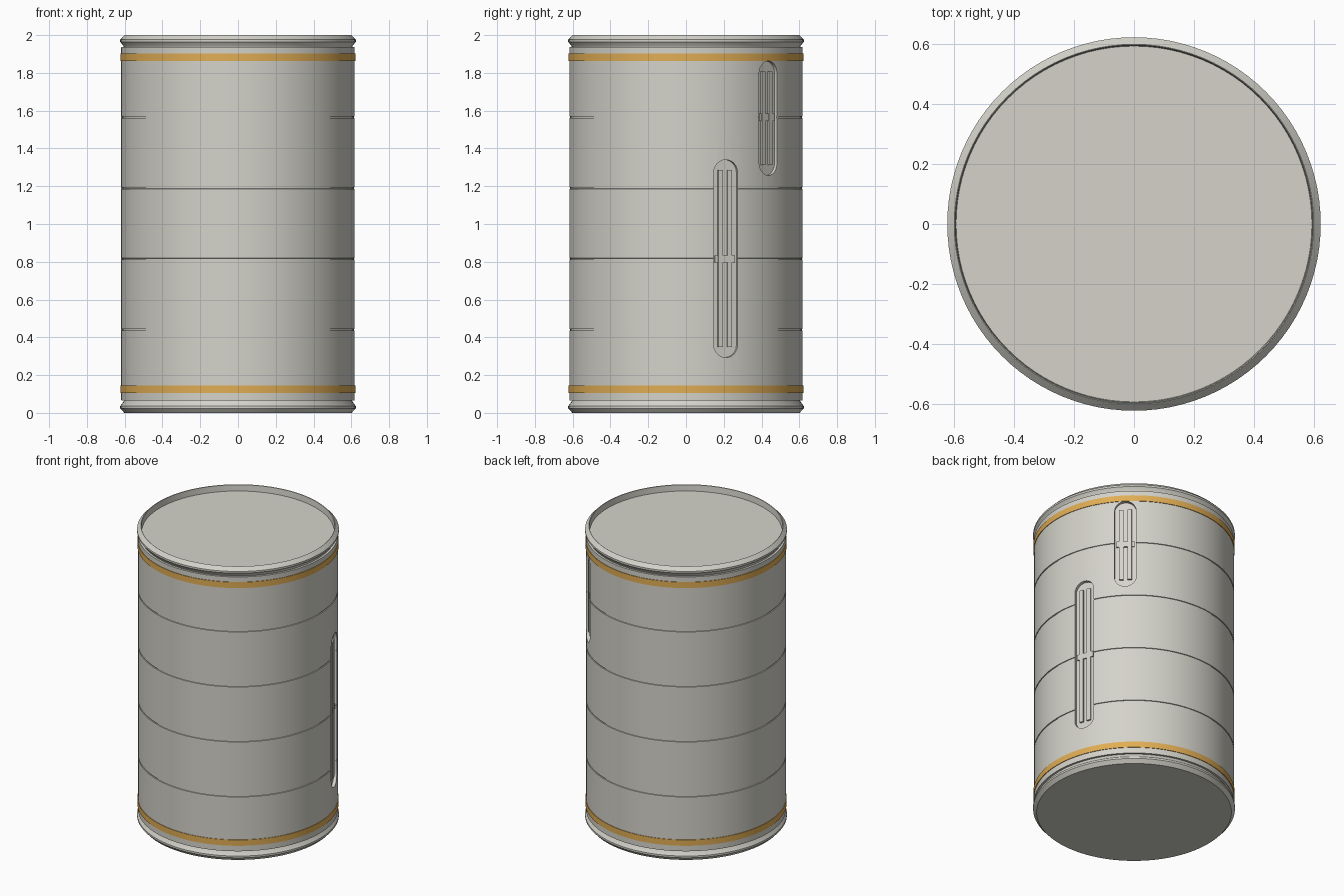
import bpy, bmesh, math
from mathutils import Matrix, Vector

cube = bpy.data.objects.get("Cube")
if cube:
    bpy.data.objects.remove(cube, do_unlink=True)


def material(name, rgb):
    m = bpy.data.materials.new(name)
    m.use_nodes = True
    m.diffuse_color = (*rgb, 1)
    m.node_tree.nodes["Principled BSDF"].inputs["Base Color"].default_value = (*rgb, 1)
    return m


GREY = material("warm grey", (0.66, 0.65, 0.59))
ORANGE = material("amber", (0.75, 0.42, 0.09))
R = 0.618          # hull radius
FLOOR = 0.596      # distance of a pocket floor from the axis
parts = []


def finish(name, bm, mat, matrix=None):
    bmesh.ops.recalc_face_normals(bm, faces=bm.faces[:])
    if matrix:
        bm.transform(matrix)
    me = bpy.data.meshes.new(name)
    bm.to_mesh(me)
    bm.free()
    me.materials.append(mat)
    ob = bpy.data.objects.new(name, me)
    bpy.context.collection.objects.link(ob)
    return ob


def activate(ob):
    bpy.ops.object.select_all(action='DESELECT')
    ob.select_set(True)
    bpy.context.view_layer.objects.active = ob


def lathe(name, profile, mat):
    """Turn a (radius, height) profile around z."""
    bm = bmesh.new()
    vs = [bm.verts.new((r, 0, z)) for r, z in profile]
    edges = [bm.edges.new(p) for p in zip(vs, vs[1:])]
    bmesh.ops.spin(bm, geom=vs + edges, cent=(0, 0, 0), axis=(0, 0, 1),
                   angle=math.tau, steps=96, use_duplicate=False)
    bmesh.ops.remove_doubles(bm, verts=bm.verts[:], dist=1e-5)
    ob = finish(name, bm, mat)
    parts.append(ob)
    return ob


def box(name, size, centre, matrix=None):
    bm = bmesh.new()
    bmesh.ops.create_cube(bm, size=1)
    bmesh.ops.scale(bm, vec=size, verts=bm.verts[:])
    bmesh.ops.translate(bm, vec=centre, verts=bm.verts[:])
    parts.append(finish(name, bm, GREY, matrix))


def stadium(name, width, height, depth, matrix):
    """Upright round-ended prism that starts at the pocket floor."""
    bm = bmesh.new()
    r = width / 2
    ring = []
    for sign in (1, -1):
        for i in range(13):
            a = math.pi * i / 12 + (0 if sign > 0 else math.pi)
            ring.append(bm.verts.new((FLOOR, r * math.cos(a),
                                      r * math.sin(a) + sign * (height / 2 - r))))
    face = bm.faces.new(ring)
    new = bmesh.ops.extrude_face_region(bm, geom=[face])["geom"]
    bmesh.ops.translate(bm, vec=(depth, 0, 0),
                        verts=[v for v in new if isinstance(v, bmesh.types.BMVert)])
    return finish(name, bm, GREY, matrix)


# Hull: flat base with rolled rim, grooved wall, rolled top rim, recessed lid
base = [(0, 0), (0.602, 0), (0.6235, 0.024), (0.6235, 0.036), (0.607, 0.058), (0.604, 0.066)]
wall = [(R, 0.066)]
for z in (0.44, 0.815, 1.19, 1.565):
    wall += [(R, z - 0.004), (R - 0.005, z - 0.003), (R - 0.005, z + 0.003), (R, z + 0.004)]
wall += [(R, 1.936)]
top = [(0.604, 1.936), (0.607, 1.944), (0.6235, 1.964), (0.6235, 1.976), (0.60, 2.0),
       (0.597, 1.998), (0.594, 1.957), (0, 1.957)]
hull = lathe("hull", base + wall + top, GREY)

# Painted bands near both ends
for name, z in (("lower_band", 0.125), ("upper_band", 1.882)):
    lathe(name, [(R - 0.002, z - 0.02), (0.622, z - 0.02),
                 (0.622, z + 0.02), (R - 0.002, z + 0.02)], ORANGE)

# Vertical joint on the side opposite the pockets
box("hull_seam", (0.01, 0.012, 1.868), (0.0035 - R, 0, 1.001))

# Round-ended pockets with twin rails and a crossing clip
for name, degrees, low, high, clip in (("lower", 20, 0.293, 1.34, 0.815),
                                       ("upper", 45, 1.257, 1.863, 1.565)):
    mid = (low + high) / 2
    place = Matrix.Rotation(math.radians(degrees), 4, 'Z') @ Matrix.Translation(Vector((0, 0, mid)))
    cutter = stadium(name + "_pocket_cutter", 0.134, high - low, 0.1, place)
    cut = hull.modifiers.new(name + "_pocket", 'BOOLEAN')
    cut.operation = 'DIFFERENCE'
    cut.solver = 'EXACT'
    cut.object = cutter
    activate(hull)
    bpy.ops.object.modifier_apply(modifier=cut.name)
    bpy.data.objects.remove(cutter, do_unlink=True)
    for side, y in (("left", 0.026), ("right", -0.026)):
        box(f"{name}_{side}_rail", (0.014, 0.026, high - low - 0.11),
            (FLOOR + 0.005, y, 0), place)
    box(name + "_clip", (0.012, 0.112, 0.038), (FLOOR + 0.003, 0, clip - mid), place)

# Smooth round surfaces, crisp corners
for ob in parts:
    activate(ob)
    bpy.ops.object.shade_smooth_by_angle(angle=math.radians(25))
